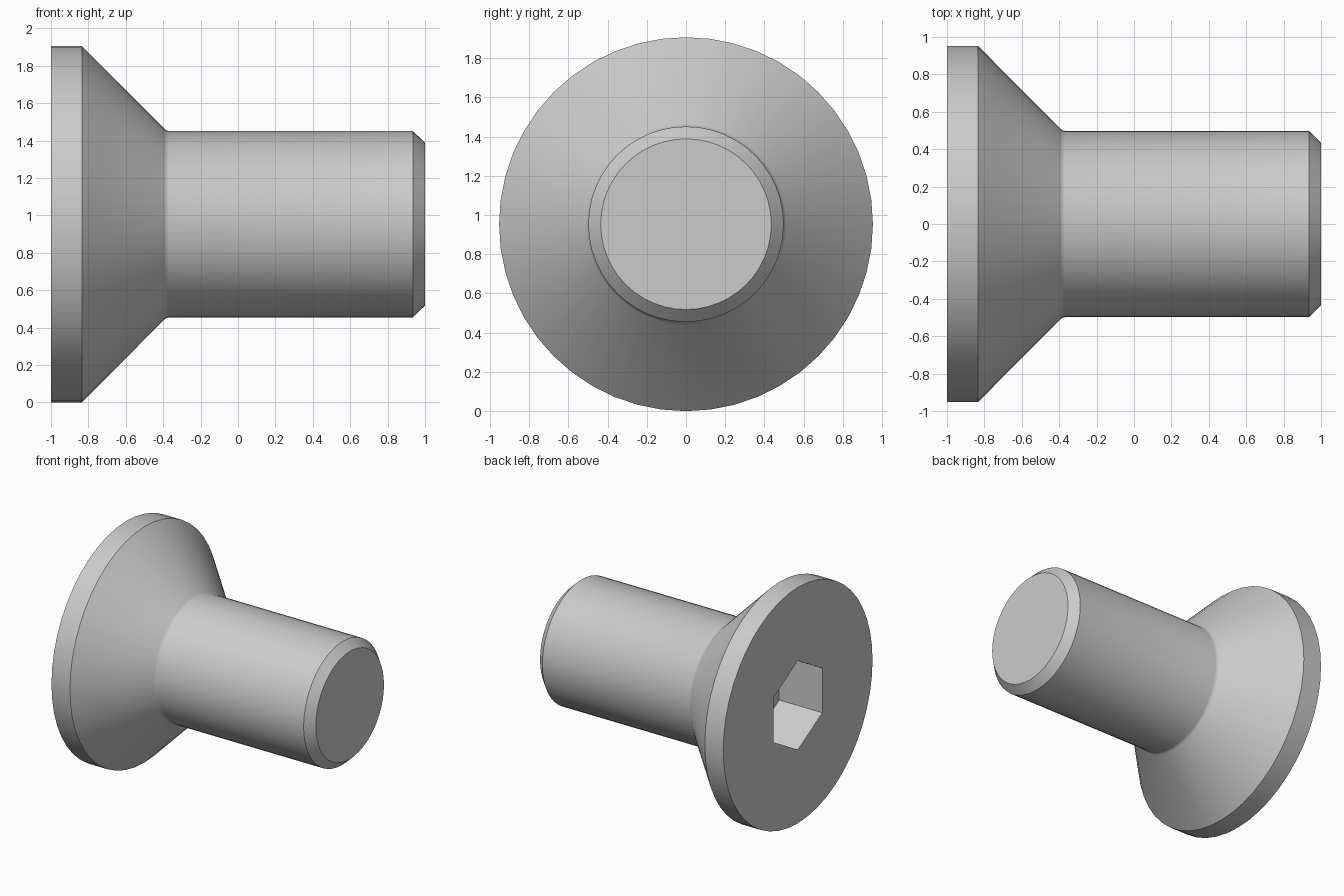
import bpy, bmesh, math

if "Cube" in bpy.data.objects:
    bpy.data.objects.remove(bpy.data.objects["Cube"])

N = 48            # sides around the axis
R = 0.953         # head radius, also axis height
HEX_R = 0.36      # socket corner radius
DEPTH = 0.385     # socket depth

bm = bmesh.new()


def ring(x, r, n):
    """Circle of n vertices around the x axis, starting at the top."""
    return [bm.verts.new((x, r * math.sin(2 * math.pi * i / n),
                          R + r * math.cos(2 * math.pi * i / n)))
            for i in range(n)]


def bridge(a, b):
    n = len(a)
    for i in range(n):
        j = (i + 1) % n
        bm.faces.new((a[i], a[j], b[j], b[i]))


# Outer profile: head rim, countersink, small fillet, shank, chamfered tip
profile = [(-1, R), (-0.835, R), (-0.395, 0.511), (-0.385, 0.503),
           (-0.37, 0.498), (0.935, 0.498), (1, 0.435)]
rings = [ring(x, r, N) for x, r in profile]
for a, b in zip(rings, rings[1:]):
    bridge(a, b)
bm.faces.new(rings[-1])

# Hexagonal socket: walls and floor
mouth = ring(-1, HEX_R, 6)
floor = ring(-1 + DEPTH, HEX_R, 6)
bridge(mouth, floor)
bm.faces.new(floor)

# Flat head face around the socket, one sector per hexagon side
step = N // 6
for k in range(6):
    arc = [rings[0][(k * step + i) % N] for i in range(step + 1)]
    bm.faces.new(arc + [mouth[(k + 1) % 6], mouth[k]])

bmesh.ops.recalc_face_normals(bm, faces=bm.faces[:])
mesh = bpy.data.meshes.new("countersunk_screw")
bm.to_mesh(mesh)
bm.free()
screw = bpy.data.objects.new("countersunk_screw", mesh)
bpy.context.collection.objects.link(screw)

# Smooth round surfaces, keep the rims crisp
bpy.context.view_layer.objects.active = screw
screw.select_set(True)
bpy.ops.object.shade_smooth_by_angle(angle=math.radians(30))
